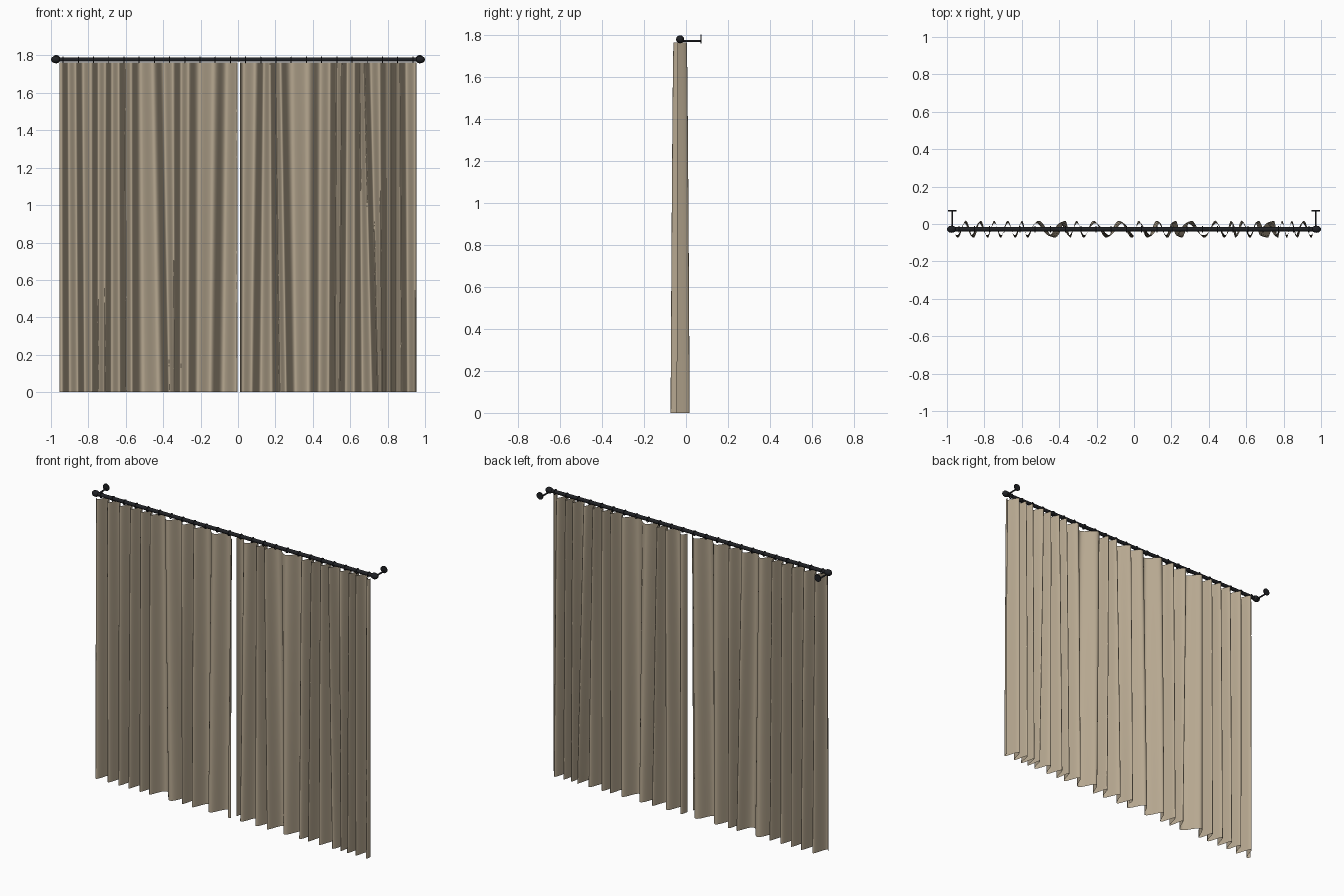
import bpy, bmesh, math
from mathutils import Vector

cube = bpy.data.objects.get("Cube")
if cube:
    bpy.data.objects.remove(cube, do_unlink=True)

ROD_Y, ROD_Z = -0.028, 1.778
CURTAIN_TOP = 1.762


def material(name, color, roughness):
    mat = bpy.data.materials.new(name)
    mat.use_nodes = True
    mat.diffuse_color = color
    bsdf = mat.node_tree.nodes["Principled BSDF"]
    bsdf.inputs["Base Color"].default_value = color
    bsdf.inputs["Roughness"].default_value = roughness
    return mat


fabric = material("tan fabric", (0.47, 0.39, 0.28, 1), 0.9)
metal = material("black metal", (0.014, 0.015, 0.018, 1), 0.5)


def finish(name, mat):
    obj = bpy.context.object
    obj.name = name
    obj.data.materials.append(mat)
    bpy.ops.object.shade_smooth_by_angle(angle=math.radians(40))
    return obj


def cylinder(name, start, end, radius, sides=16):
    a, b = Vector(start), Vector(end)
    bpy.ops.mesh.primitive_cylinder_add(
        vertices=sides, radius=radius, depth=(b - a).length, location=(a + b) / 2,
        rotation=(b - a).to_track_quat('Z', 'Y').to_euler())
    return finish(name, metal)


def spline(knots, t):
    """Smooth position along the fold spacing list at fold number t."""
    last = len(knots) - 1
    i = min(int(t), last - 1)
    f = t - i
    p0, p1, p2, p3 = (knots[max(0, min(last, k))] for k in range(i - 1, i + 3))
    m1, m2 = (p2 - p0) / 2, (p3 - p1) / 2
    return ((2 * f**3 - 3 * f**2 + 1) * p1 + (f**3 - 2 * f**2 + f) * m1
            + (3 * f**2 - 2 * f**3) * p2 + (f**3 - f**2) * m2)


def curtain(name, top, bottom, t0, t1, low, high, rows=14, per_fold=20):
    """A pleated sheet whose folds widen and drift towards the hem."""
    bm = bmesh.new()
    cols = round((t1 - t0) * per_fold)
    grid = []
    for r in range(rows + 1):
        s = r / rows
        depth = 0.032 + 0.0135 * s**0.7
        line = []
        for c in range(cols + 1):
            t = t0 + (t1 - t0) * c / cols
            x = spline(top, t) * (1 - s) + spline(bottom, t) * s
            y = ROD_Y + depth * math.sin(math.tau * t)
            line.append(bm.verts.new((max(low, min(high, x)), y, CURTAIN_TOP * (1 - s))))
        grid.append(line)
    for a, b in zip(grid, grid[1:]):
        for c in range(cols):
            bm.faces.new((a[c], b[c], b[c + 1], a[c + 1]))
    mesh = bpy.data.meshes.new(name)
    bm.to_mesh(mesh)
    bm.free()
    obj = bpy.data.objects.new(name, mesh)
    bpy.context.collection.objects.link(obj)
    mesh.materials.append(fabric)
    for face in mesh.polygons:
        face.use_smooth = True


# Two curtain panels, with fold positions at the top and at the hem
curtain("right_curtain",
        [-1.0, -.925, -.85, -.765, -.692, -.62, -.55, -.425, -.325, -.24, -.095, .02],
        [-1.0, -.92, -.838, -.765, -.695, -.615, -.545, -.39, -.325, -.245, -.115, .01],
        0.6, 10.85, -0.955, -0.004)
curtain("left_curtain",
        [.01, .118, .187, .25, .41, .51, .568, .637, .69, .775, .83, .88, .96],
        [.01, .096, .203, .278, .407, .503, .557, .642, .733, .78, .83, .89, .96],
        0.0, 11.95, 0.008, 0.955)

# Rod
cylinder("rod", (-0.97, ROD_Y, ROD_Z), (0.97, ROD_Y, ROD_Z), 0.0115)

# Rings along the rod
RINGS = 24
for i in range(RINGS):
    x = -0.935 + 1.87 * i / (RINGS - 1)
    bpy.ops.mesh.primitive_torus_add(
        major_segments=20, minor_segments=6, major_radius=0.0145, minor_radius=0.003,
        location=(x, ROD_Y, ROD_Z - 0.001), rotation=(0, math.pi / 2, 0))
    finish("ring", metal)

# Finials and wall brackets at both ends
for side, sign in (("left", 1), ("right", -1)):
    bpy.ops.mesh.primitive_uv_sphere_add(
        segments=20, ring_count=12, radius=0.019, location=(sign * 0.975, ROD_Y, ROD_Z))
    bpy.context.object.scale.x = 0.025 / 0.019
    finish(side + "_finial", metal)
    x = sign * 0.972
    cylinder(side + "_bracket_arm", (x, ROD_Y, 1.77), (x, 0.07, 1.77), 0.005, 12)
    cylinder(side + "_wall_plate", (x, 0.068, 1.78), (x, 0.074, 1.78), 0.022, 24)
